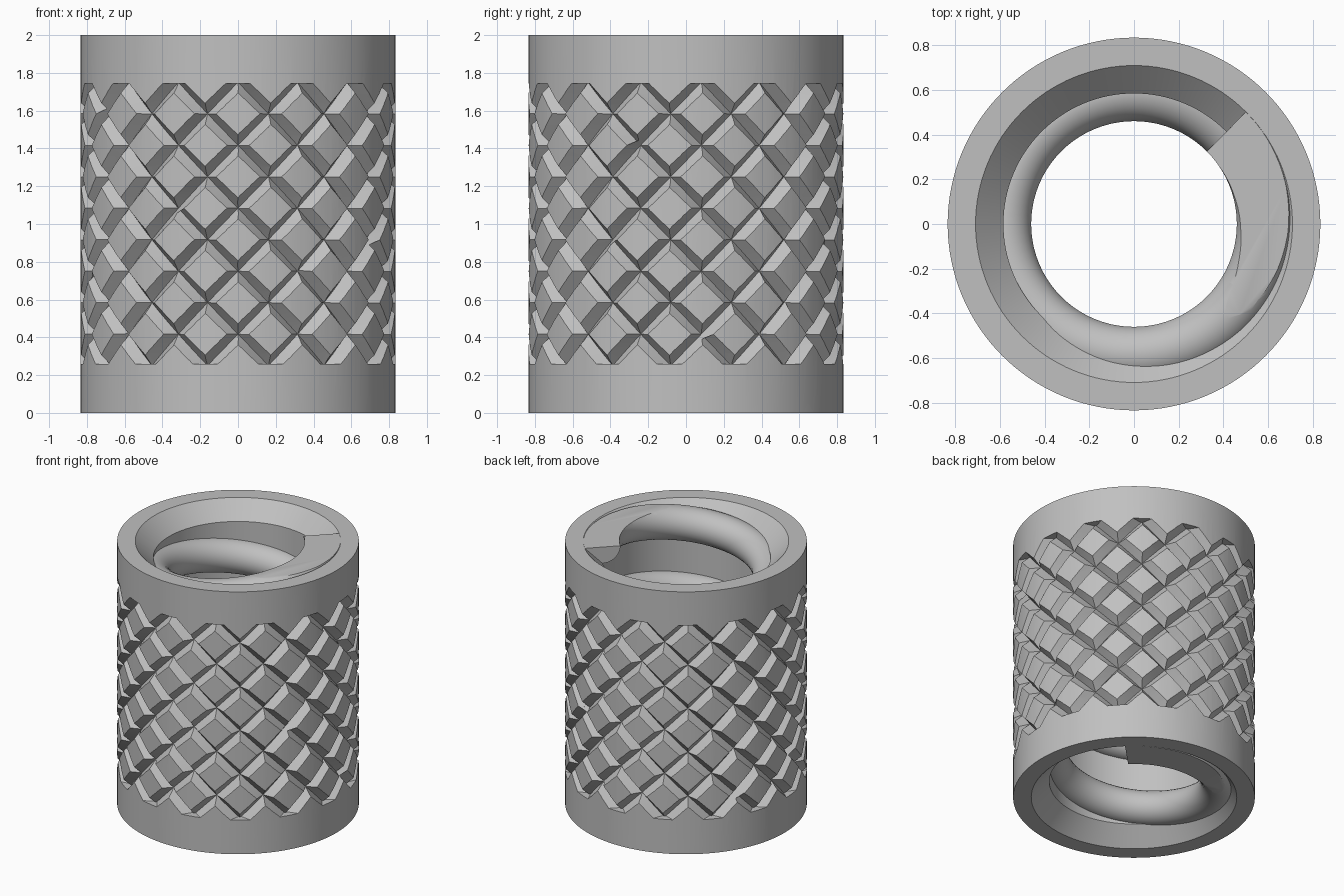
import bpy, bmesh, math
from math import sin, cos, pi, radians

if "Cube" in bpy.data.objects:
    bpy.data.objects.remove(bpy.data.objects["Cube"])

R, H = 0.835, 2.0            # sleeve outer radius and height
BORE, BEAD = 0.585, 0.125    # bore radius, thread bead radius
PITCH = 0.5
Z0, Z1 = 0.26, 1.745         # knurled band
GROOVES = 15

steel = bpy.data.materials.new("steel_grey")
steel.diffuse_color = (0.53, 0.53, 0.53, 1)
steel.use_nodes = True
steel.node_tree.nodes["Principled BSDF"].inputs["Base Color"].default_value = steel.diffuse_color


def make(name, bm):
    bmesh.ops.recalc_face_normals(bm, faces=bm.faces)
    mesh = bpy.data.meshes.new(name)
    bm.to_mesh(mesh)
    bm.free()
    ob = bpy.data.objects.new(name, mesh)
    bpy.context.collection.objects.link(ob)
    mesh.materials.append(steel)
    return ob


def smooth(ob, angle):
    bpy.ops.object.select_all(action='DESELECT')
    ob.select_set(True)
    bpy.context.view_layer.objects.active = ob
    bpy.ops.object.shade_smooth_by_angle(angle=radians(angle))


def skin(bm, rings, closed=False):
    """Join successive rings of vertices with quads; cap the ends if open."""
    n = len(rings[0])
    pairs = list(zip(rings, rings[1:]))
    if closed:
        pairs.append((rings[-1], rings[0]))
    for a, b in pairs:
        for j in range(n):
            k = (j + 1) % n
            bm.faces.new((a[j], a[k], b[k], b[j]))
    if not closed:
        bm.faces.new(rings[0])
        bm.faces.new(rings[-1])


def polar(bm, r, a, z):
    return bm.verts.new((r * cos(a), r * sin(a), z))


# Sleeve body: revolved wall with a chamfer at both mouths of the bore
bm = bmesh.new()
profile = [(R, 0), (R, H), (BORE + BEAD, H), (BORE, H - BEAD),
           (BORE, BEAD), (BORE + BEAD, 0)]
SEG = 128
skin(bm, [[polar(bm, r, 2 * pi * i / SEG, z) for r, z in profile]
          for i in range(SEG)], closed=True)
sleeve = make("knurled_sleeve", bm)


# Twisted V-shaped cutters, one set for each hand of the knurl
def groove_cutter(name, hand):
    bm = bmesh.new()
    depth, half, out, steps = 0.06, 0.057, 0.02, 27
    spread = half * (depth + out) / depth / R
    for g in range(GROOVES):
        rings = []
        for s in range(steps + 1):
            z = Z0 + (Z1 - Z0) * s / steps
            a = -pi / 2 + 2 * pi * g / GROOVES + hand * radians(72) * (1.75 - z)
            rings.append([polar(bm, R - depth, a, z),
                          polar(bm, R + out, a + spread, z),
                          polar(bm, R + out, a - spread, z)])
        skin(bm, rings)
    ob = make(name, bm)
    ob.hide_render = True
    return ob


for name, hand in (("left_groove_cutter", -1), ("right_groove_cutter", 1)):
    cutter = groove_cutter(name, hand)
    bpy.context.view_layer.objects.active = sleeve
    mod = sleeve.modifiers.new(name, 'BOOLEAN')
    mod.operation, mod.solver, mod.object = 'DIFFERENCE', 'EXACT', cutter
    bpy.ops.object.modifier_apply(modifier=name)
    bpy.data.objects.remove(cutter)
smooth(sleeve, 20)

# Inner thread: round bead on a right-hand helix, trimmed flush with both ends
bm = bmesh.new()
turns, per_turn, sides = 4, 80, 28
rings = []
for i in range(turns * per_turn + 1):
    t = i / per_turn
    a = pi / 4 + 2 * pi * t
    rings.append([polar(bm, BORE + BEAD * cos(2 * pi * (j + 0.5) / sides), a,
                        PITCH * t + BEAD * sin(2 * pi * (j + 0.5) / sides))
                  for j in range(sides)])
skin(bm, rings)
for z, up in ((0, -1), (H, 1)):
    cut = bmesh.ops.bisect_plane(
        bm, geom=bm.verts[:] + bm.edges[:] + bm.faces[:],
        plane_co=(0, 0, z), plane_no=(0, 0, up), clear_outer=True)
    rim = [e for e in bm.edges if e.is_boundary]
    bmesh.ops.holes_fill(bm, edges=rim, sides=0)
thread = make("inner_thread", bm)
smooth(thread, 35)
